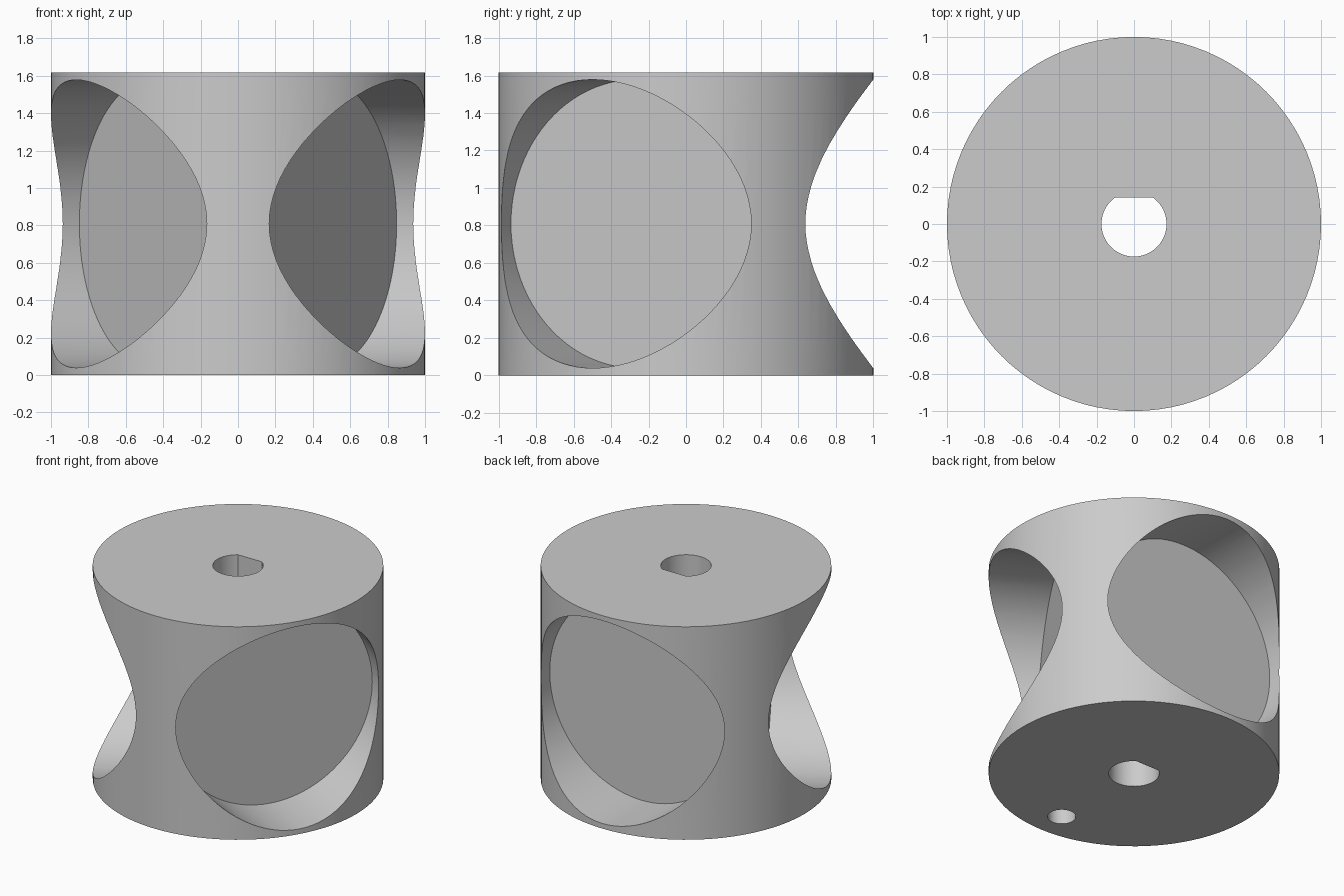
import bpy
import bmesh
from math import asin, cos, pi, radians, sin
from mathutils import Matrix, Vector

if "Cube" in bpy.data.objects:
    bpy.data.objects.remove(bpy.data.objects["Cube"], do_unlink=True)

HEIGHT = 1.617
MID = HEIGHT / 2
POCKET_RADIUS = 0.77
POCKET_FLOOR = 0.535
BORE_RADIUS = 0.174
BORE_FLAT = 0.142


def arc(radius, start, end, count):
    return [(radius * cos(start + (end - start) * i / count),
             radius * sin(start + (end - start) * i / count))
            for i in range(count + 1)]


def circle(radius, count):
    return arc(radius, 0, 2 * pi, count)[:-1]


def prism(name, profile, depth, matrix):
    """Extrude a flat profile along local z, then place it."""
    bm = bmesh.new()
    base = bm.faces.new([bm.verts.new((x, y, 0)) for x, y in profile])
    result = bmesh.ops.extrude_face_region(bm, geom=[base])
    top = [v for v in result["geom"] if isinstance(v, bmesh.types.BMVert)]
    bmesh.ops.translate(bm, verts=top, vec=(0, 0, depth))
    bmesh.ops.recalc_face_normals(bm, faces=bm.faces)
    bm.transform(matrix)
    mesh = bpy.data.meshes.new(name)
    bm.to_mesh(mesh)
    bm.free()
    obj = bpy.data.objects.new(name, mesh)
    bpy.context.collection.objects.link(obj)
    return obj


# Round body
body = prism("drum_body", circle(1, 96), HEIGHT, Matrix())

# Three flat-floored round pockets, evenly spaced around the side
cutters = []
for angle in (90, 210, 330):
    direction = Vector((cos(radians(angle)), sin(radians(angle)), 0))
    turn = direction.to_track_quat("Z", "Y").to_matrix().to_4x4()
    place = Matrix.Translation(direction * POCKET_FLOOR + Vector((0, 0, MID)))
    cutters.append(prism("pocket_cutter", circle(POCKET_RADIUS, 96), 1, place @ turn))

# D-shaped shaft bore through the middle
flat_angle = asin(BORE_FLAT / BORE_RADIUS)
bore = arc(BORE_RADIUS, pi - flat_angle, 2 * pi + flat_angle, 40)
cutters.append(prism("bore_cutter", bore, HEIGHT + 0.4, Matrix.Translation((0, 0, -0.2))))

# Small blind hole in the underside
cutters.append(prism("blind_hole_cutter", circle(0.097, 32), 0.6,
                     Matrix.Translation((0, -0.774, -0.2))))

# Cut the body
bpy.context.view_layer.objects.active = body
for cutter in cutters:
    cutter.hide_render = True
    cut = body.modifiers.new(cutter.name, "BOOLEAN")
    cut.operation = "DIFFERENCE"
    cut.solver = "EXACT"
    cut.object = cutter
    bpy.ops.object.modifier_apply(modifier=cut.name)
for cutter in cutters:
    bpy.data.objects.remove(cutter, do_unlink=True)

# Plain grey finish
grey = bpy.data.materials.new("light_grey")
grey.use_nodes = True
color = (0.6, 0.6, 0.6, 1)
grey.diffuse_color = color
grey.node_tree.nodes["Principled BSDF"].inputs["Base Color"].default_value = color
body.data.materials.clear()
body.data.materials.append(grey)

bpy.ops.object.select_all(action="DESELECT")
body.select_set(True)
bpy.ops.object.shade_smooth_by_angle(angle=radians(25))
